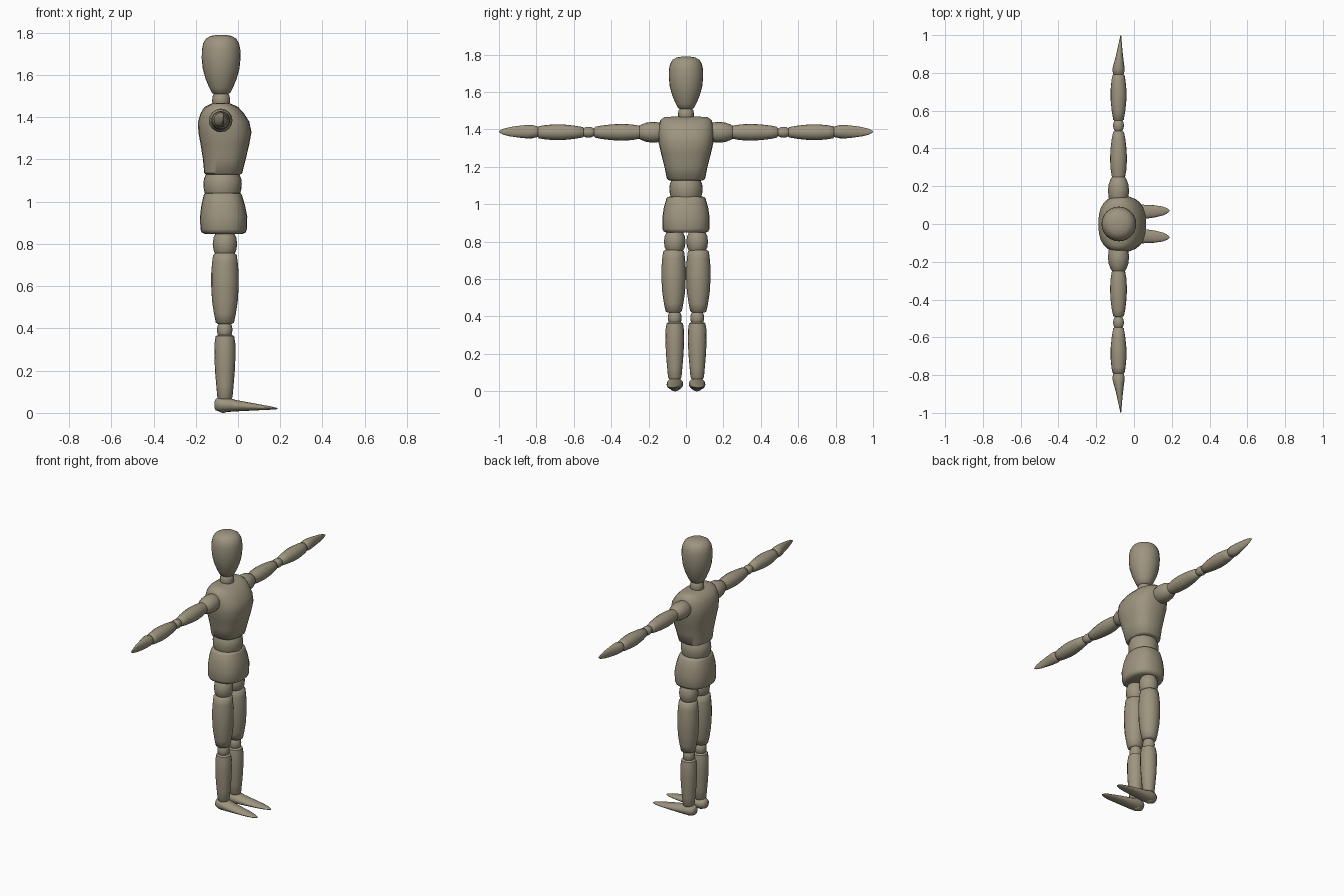
import bpy, bmesh, math

wood = bpy.data.materials.new("khaki wood")
wood.diffuse_color = (0.34, 0.30, 0.215, 1)


def loft(name, axis, stations, seg=16, power=2.0):
    """Skin rounded rings along an axis. Station: (position, centre u, centre v, radius u, radius v).
    (u, v) is (x, y) for axis z, (x, z) for axis y, (y, z) for axis x."""
    place = {"z": lambda t, u, v: (u, v, t),
             "y": lambda t, u, v: (u, t, v),
             "x": lambda t, u, v: (t, u, v)}[axis]
    bm = bmesh.new()
    rings = []
    for t, cu, cv, ru, rv in stations:
        ring = []
        for i in range(seg):
            a = 2 * math.pi * i / seg
            c, s = math.cos(a), math.sin(a)
            u = math.copysign(abs(c) ** (2 / power), c)
            v = math.copysign(abs(s) ** (2 / power), s)
            ring.append(bm.verts.new(place(t, cu + ru * u, cv + rv * v)))
        rings.append(ring)
    for a, b in zip(rings, rings[1:]):
        for i in range(seg):
            j = (i + 1) % seg
            bm.faces.new((a[i], a[j], b[j], b[i]))
    bm.faces.new(rings[0])
    bm.faces.new(rings[-1])
    bmesh.ops.recalc_face_normals(bm, faces=bm.faces[:])
    me = bpy.data.meshes.new(name)
    bm.to_mesh(me)
    bm.free()
    me.materials.append(wood)
    ob = bpy.data.objects.new(name, me)
    bpy.context.collection.objects.link(ob)
    bpy.context.view_layer.objects.active = ob
    ob.select_set(True)
    bpy.ops.object.shade_smooth_by_angle(angle=math.radians(50))
    ob.select_set(False)
    return ob


def turned(name, axis, cu, cv, profile, seg=16):
    """Round part from (position, radius) pairs."""
    return loft(name, axis, [(t, cu, cv, r, r) for t, r in profile], seg)


def ball(name, axis, cu, cv, t, half, r, seg=16):
    """Ball joint, stretched along its axis."""
    prof = [(t - half * math.cos(math.pi * k / 8), max(0.002, r * math.sin(math.pi * k / 8)))
            for k in range(9)]
    return turned(name, axis, cu, cv, prof, seg)


# head and neck
turned("head", "z", -0.08, 0, [
    (1.508, 0.03), (1.515, 0.043), (1.54, 0.056), (1.58, 0.073), (1.63, 0.087), (1.68, 0.092),
    (1.72, 0.091), (1.75, 0.085), (1.772, 0.072), (1.785, 0.05), (1.79, 0.02)], 24)
ball("neck", "z", -0.08, 0, 1.48, 0.055, 0.043)

# chest, waist and hips
loft("chest", "z", [
    (1.128, -0.07, 0, 0.078, 0.09), (1.135, -0.07, 0, 0.09, 0.102),
    (1.20, -0.065, 0, 0.101, 0.115), (1.27, -0.062, 0, 0.115, 0.133),
    (1.33, -0.062, 0, 0.126, 0.147), (1.38, -0.068, 0, 0.121, 0.149),
    (1.42, -0.075, 0, 0.102, 0.145), (1.448, -0.079, 0, 0.08, 0.138),
    (1.465, -0.08, 0, 0.045, 0.118), (1.468, -0.08, 0, 0.025, 0.08)], 24, 2.5)
loft("waist", "z", [
    (1.01, -0.073, 0, 0.07, 0.07), (1.035, -0.073, 0, 0.083, 0.081), (1.06, -0.073, 0, 0.089, 0.087),
    (1.085, -0.073, 0, 0.091, 0.089), (1.11, -0.073, 0, 0.088, 0.086),
    (1.14, -0.073, 0, 0.075, 0.073)], 24)
loft("hips", "z", [
    (0.848, -0.068, 0, 0.09, 0.105), (0.855, -0.068, 0, 0.105, 0.12),
    (0.87, -0.068, 0, 0.11, 0.126), (0.93, -0.068, 0, 0.112, 0.126),
    (0.98, -0.07, 0, 0.104, 0.119), (1.03, -0.072, 0, 0.091, 0.105),
    (1.038, -0.072, 0, 0.087, 0.099), (1.042, -0.072, 0, 0.075, 0.085)], 24, 2.4)

for side, s in (("right", -1), ("left", 1)):
    # arm, running out along y
    ax, az = -0.082, 1.385

    def out(profile):
        return [(s * t, r) for t, r in profile]

    ball(side + "_shoulder", "y", ax, az, s * 0.175, 0.095, 0.056)
    turned(side + "_upper_arm", "y", ax, az, out([
        (0.238, 0.02), (0.245, 0.034), (0.29, 0.042), (0.345, 0.045), (0.40, 0.042),
        (0.45, 0.036), (0.485, 0.029), (0.495, 0.018)]))
    ball(side + "_elbow", "y", ax, az, s * 0.521, 0.04, 0.029)
    turned(side + "_forearm", "y", ax, az, out([
        (0.545, 0.018), (0.552, 0.028), (0.60, 0.036), (0.66, 0.042), (0.71, 0.042),
        (0.76, 0.037), (0.788, 0.032), (0.795, 0.02)]))
    loft(side + "_hand", "y", [(s * t, x, az + 0.003, rx, rz) for t, x, rx, rz in (
        (0.786, ax, 0.02, 0.02), (0.795, ax, 0.029, 0.029), (0.82, ax, 0.033, 0.035),
        (0.85, -0.08, 0.027, 0.036), (0.89, -0.077, 0.019, 0.032), (0.94, -0.074, 0.011, 0.025),
        (0.98, -0.071, 0.005, 0.015), (1.0, -0.07, 0.002, 0.003))])

    # leg, running down along z
    ball(side + "_hip_joint", "z", -0.062, s * 0.06, 0.80, 0.08, 0.058)
    turned(side + "_thigh", "z", -0.062, s * 0.066, [
        (0.42, 0.03), (0.427, 0.043), (0.47, 0.052), (0.53, 0.061), (0.60, 0.065), (0.66, 0.065),
        (0.71, 0.061), (0.748, 0.056), (0.756, 0.045)])
    ball(side + "_knee", "z", -0.063, s * 0.06, 0.393, 0.05, 0.037)
    turned(side + "_shin", "z", -0.062, s * 0.06, [
        (0.065, 0.03), (0.075, 0.036), (0.13, 0.041), (0.20, 0.047), (0.27, 0.05), (0.33, 0.049),
        (0.363, 0.044), (0.37, 0.032)])

    # foot, pointing forward along +x with slightly turned-out toes
    loft(side + "_foot", "x", [(x, s * y, z, ry, rz) for x, y, z, ry, rz in (
        (-0.112, 0.058, 0.038, 0.01, 0.014), (-0.106, 0.058, 0.039, 0.027, 0.027),
        (-0.085, 0.058, 0.04, 0.041, 0.035), (-0.055, 0.059, 0.039, 0.044, 0.035),
        (-0.01, 0.061, 0.034, 0.042, 0.027), (0.05, 0.064, 0.03, 0.038, 0.02),
        (0.11, 0.067, 0.026, 0.032, 0.013), (0.155, 0.069, 0.023, 0.023, 0.008),
        (0.18, 0.07, 0.021, 0.011, 0.004), (0.188, 0.07, 0.02, 0.003, 0.002))])
    # heel pad under the ankle so the figure stands on the ground
    ball(side + "_heel", "z", -0.07, s * 0.058, 0.025, 0.025, 0.03)
